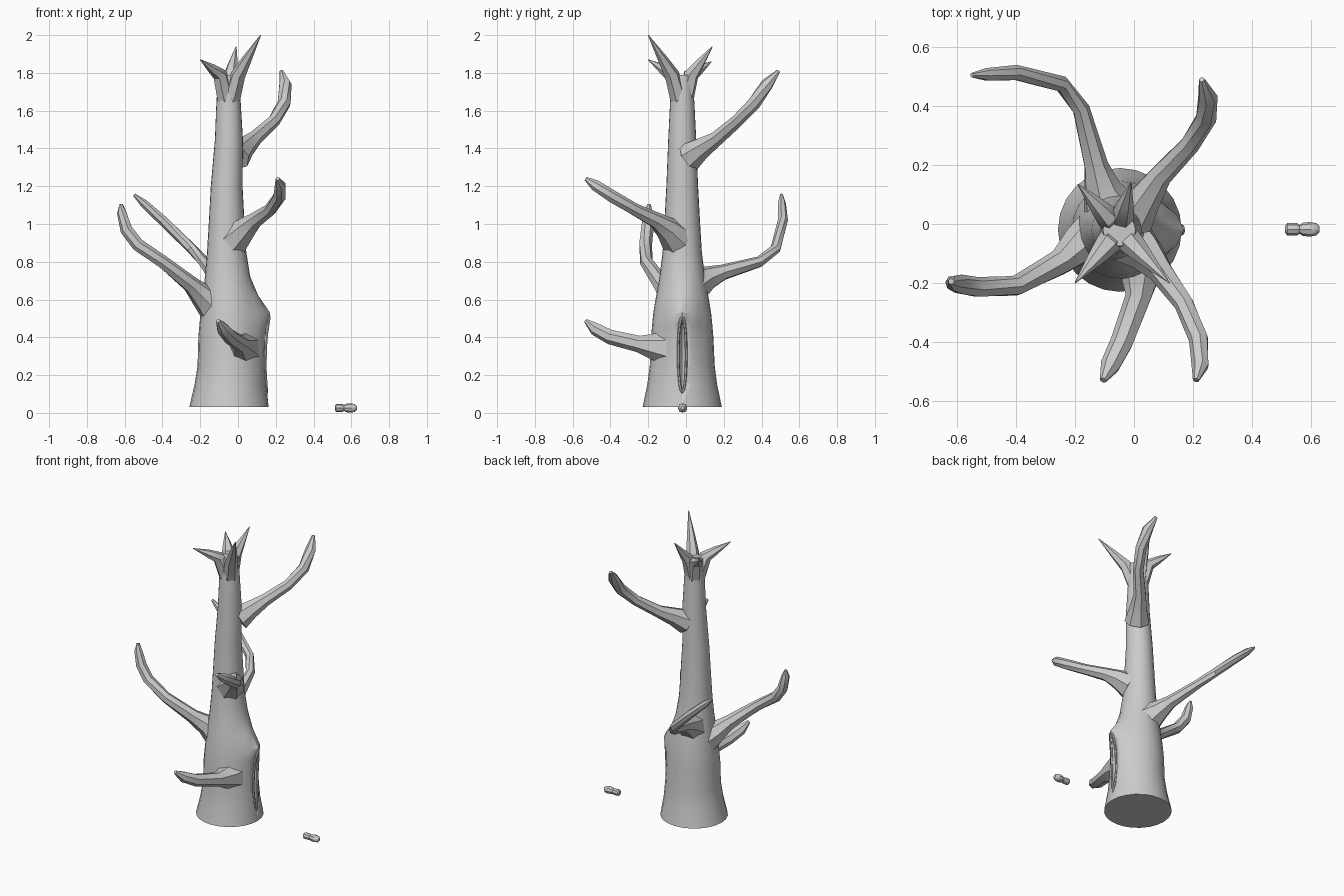
import bpy, bmesh, math
from mathutils import Vector

cube = bpy.data.objects.get("Cube")
if cube:
    bpy.data.objects.remove(cube, do_unlink=True)

bark = bpy.data.materials.new("bark_grey")
bark.use_nodes = True
bark.diffuse_color = (0.6, 0.6, 0.6, 1)
bark.node_tree.nodes["Principled BSDF"].inputs["Base Color"].default_value = (0.6, 0.6, 0.6, 1)


def finish(name, bm, angle=35):
    bmesh.ops.recalc_face_normals(bm, faces=bm.faces)
    mesh = bpy.data.meshes.new(name)
    bm.to_mesh(mesh)
    bm.free()
    mesh.materials.append(bark)
    obj = bpy.data.objects.new(name, mesh)
    bpy.context.collection.objects.link(obj)
    bpy.ops.object.select_all(action='DESELECT')
    obj.select_set(True)
    bpy.context.view_layer.objects.active = obj
    bpy.ops.object.shade_smooth_by_angle(angle=math.radians(angle))
    return obj


def skin(bm, rings, closed=False):
    """Bridge rings of points, capping the ends unless the path is closed."""
    loops = [[bm.verts.new(p) for p in ring] for ring in rings]
    n = len(loops[0])
    pairs = list(zip(loops, loops[1:])) + ([(loops[-1], loops[0])] if closed else [])
    for a, b in pairs:
        for i in range(n):
            j = (i + 1) % n
            bm.faces.new((a[i], a[j], b[j], b[i]))
    if not closed:
        bm.faces.new(loops[0])
        bm.faces.new(loops[-1])


def sweep(name, path, sides=7, flat=1.0, closed=False, angle=35):
    """Tapered limb through (x, y, z, radius) points; flat squeezes its width."""
    pts = [Vector(p[:3]) for p in path]
    count = len(pts)
    rings = []
    for i, p in enumerate(pts):
        if closed:
            t = pts[(i + 1) % count] - pts[i - 1]
        else:
            t = pts[min(i + 1, count - 1)] - pts[max(i - 1, 0)]
        t.normalize()
        up = Vector((1, 0, 0)) if closed else Vector((0, 0, 1))
        side = t.cross(up).normalized()
        up = side.cross(t)
        r = path[i][3]
        rings.append([p + r * (side * flat * math.cos(a) + up * math.sin(a))
                      for a in (math.tau * k / sides for k in range(sides))])
    bm = bmesh.new()
    skin(bm, rings, closed)
    return finish(name, bm, angle)


# Trunk: height, centre x, radius, bulge above the hollow
TRUNK_Y = -0.02
profile = [(.03, -.048, .21, 0), (.15, -.045, .185, .01), (.25, -.042, .172, .015),
           (.4, -.045, .165, .03), (.46, -.045, .16, .045), (.53, -.045, .153, .062),
           (.62, -.05, .138, .02), (.72, -.055, .12, 0), (.85, -.06, .104, 0),
           (1, -.06, .095, 0), (1.2, -.06, .084, 0), (1.45, -.048, .074, 0),
           (1.65, -.05, .064, 0), (1.74, -.05, .058, 0), (1.79, -.05, .055, 0)]
SIDES = 24
rings = []
for z, cx, r, bulge in profile:
    ring = []
    for k in range(SIDES):
        a = math.tau * k / SIDES
        off = min(a, math.tau - a)
        rr = r + bulge * math.exp(-(off / 0.45) ** 2)
        ring.append((cx + rr * math.cos(a), TRUNK_Y + rr * math.sin(a), z))
    rings.append(ring)
bm = bmesh.new()
skin(bm, rings)
trunk = finish("trunk", bm)


def bark_x(z):
    """Outermost x of the trunk at a height."""
    for a, b in zip(profile, profile[1:]):
        if a[0] <= z <= b[0]:
            t = (z - a[0]) / (b[0] - a[0])
            return sum(a[1:]) * (1 - t) + sum(b[1:]) * t


# Narrow hollow cut in the left side
bm = bmesh.new()
bmesh.ops.create_uvsphere(bm, u_segments=12, v_segments=12, radius=1)
for v in bm.verts:
    v.co = (0.15 + v.co.x * 0.06, TRUNK_Y + v.co.y * 0.02, 0.3 + v.co.z * 0.18)
cutter = finish("hollow_cutter", bm)
cutter.hide_render = True
cutter.hide_set(True)
cut = trunk.modifiers.new("hollow", 'BOOLEAN')
cut.operation = 'DIFFERENCE'
cut.object = cutter

# Raised lip around the hollow
lip = []
for k in range(20):
    a = math.tau * k / 20
    z = 0.31 + 0.2 * math.sin(a)
    lip.append((bark_x(z), TRUNK_Y + 0.021 * math.cos(a), z, 0.007))
sweep("hollow_lip", lip, sides=6, closed=True)

# Branches, flared where they leave the trunk
branches = {
    "low_front_branch": [(.02, -.08, .34, .11), (.025, -.16, .35, .075), (.015, -.25, .365, .045),
                         (-.04, -.4, .402, .04), (-.08, -.48, .445, .035), (-.105, -.53, .487, .012)],
    "right_branch": [(-.12, -.04, .56, .1), (-.19, -.075, .62, .066), (-.25, -.13, .68, .045),
                     (-.4, -.21, .8, .035), (-.53, -.215, .89, .035), (-.59, -.205, .97, .034),
                     (-.615, -.2, 1.06, .026), (-.62, -.195, 1.105, .01)],
    "left_front_branch": [(-.02, -.05, .92, .09), (.04, -.1, .975, .065), (.09, -.16, 1.02, .043),
                          (.17, -.27, 1.075, .034), (.22, -.39, 1.145, .034),
                          (.225, -.48, 1.205, .03), (.21, -.53, 1.24, .011)],
    "left_back_branch": [(-.01, .02, 1.36, .08), (.035, .085, 1.405, .058), (.09, .165, 1.455, .04),
                         (.19, .27, 1.545, .034), (.245, .36, 1.64, .036),
                         (.25, .43, 1.74, .034), (.23, .49, 1.81, .01)],
    "right_back_branch": [(-.08, .05, .68, .1), (-.11, .12, .715, .065), (-.13, .2, .745, .042),
                          (-.18, .39, .8, .03), (-.245, .475, .87, .028), (-.4, .513, 1.02, .027),
                          (-.5, .507, 1.11, .022), (-.55, .505, 1.155, .008)],
}
for name, path in branches.items():
    sweep(name, path)

# Broken crown: splinters leaning out from the trunk top
tips = [(.12, -.2, 2), (-.01, .14, 1.94), (-.2, -.2, 1.87), (-.19, .135, 1.86)]
for i, tip in enumerate(tips):
    top = Vector(tip)
    base = Vector((-.05, TRUNK_Y, 1.66))
    out = Vector((top.x - base.x, top.y - base.y, 0))
    low = base + out * 0.1
    mid = base + out * 0.3 + Vector((0, 0, .13))
    sweep("crown_splinter_%d" % (i + 1),
          [(*low, .046), (*mid, .04), (*mid.lerp(top, .4), .026), (*top, .002)], sides=6)

# Loose twig on the ground: two rounded knuckles
knuckles = [(.513, .012), (.52, .021), (.553, .021), (.562, .015), (.572, .022),
            (.595, .025), (.618, .021), (.629, .01)]
sweep("loose_twig", [(x, -.018, .026, r) for x, r in knuckles], sides=8)
